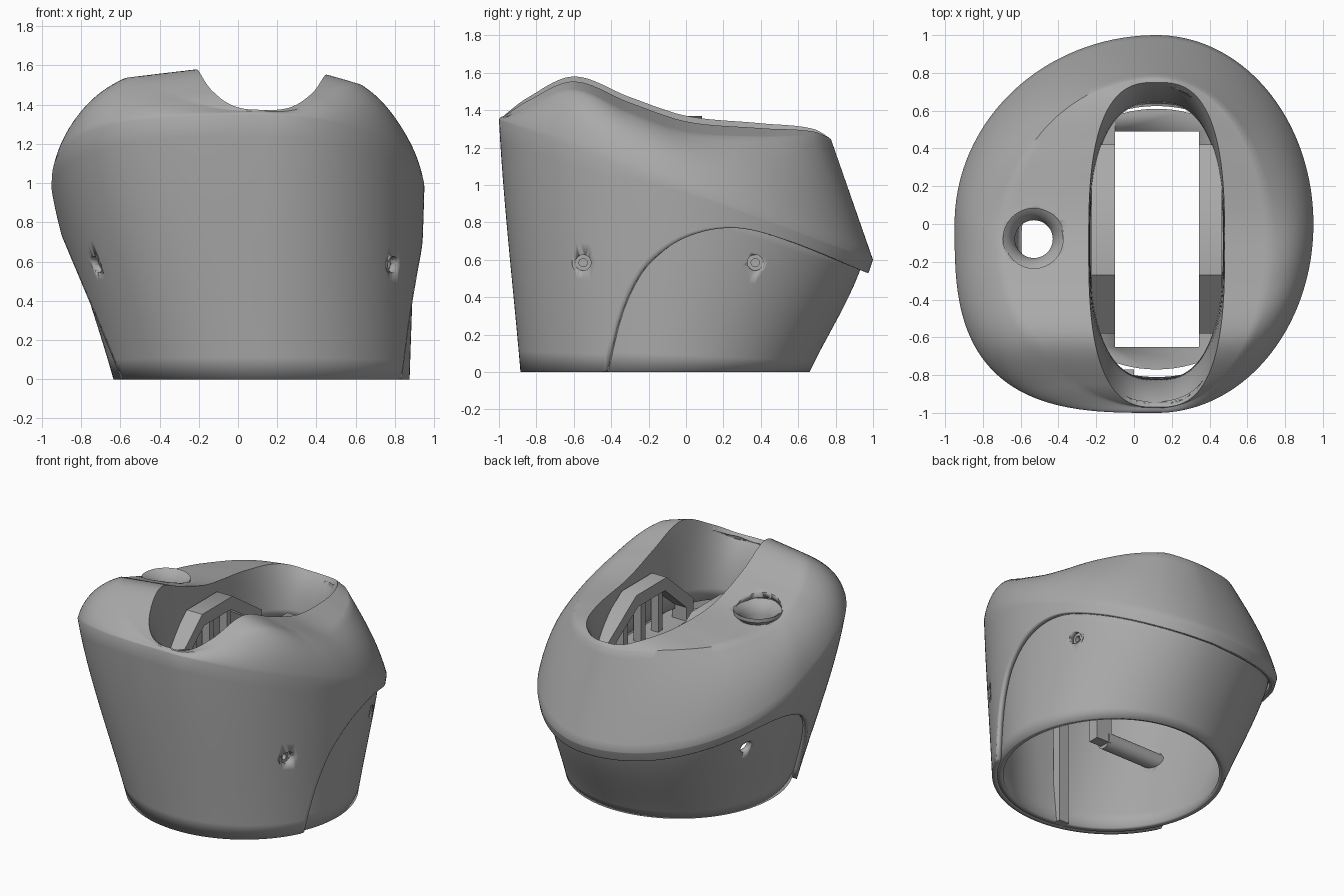
import bpy, bmesh, math
from mathutils import Vector

if "Cube" in bpy.data.objects:
    bpy.data.objects.remove(bpy.data.objects["Cube"])

N = 180          # columns around the shell
CX = 0.12        # shared axis of the slot and the base

grey = bpy.data.materials.new("plain grey")
grey.use_nodes = True
grey.diffuse_color = (0.4, 0.4, 0.4, 1)
grey.node_tree.nodes["Principled BSDF"].inputs["Base Color"].default_value = (0.4, 0.4, 0.4, 1)


def finish(name, bm, angle=40):
    bmesh.ops.recalc_face_normals(bm, faces=bm.faces)
    me = bpy.data.meshes.new(name)
    bm.to_mesh(me)
    bm.free()
    me.materials.append(grey)
    ob = bpy.data.objects.new(name, me)
    bpy.context.collection.objects.link(ob)
    bpy.ops.object.select_all(action='DESELECT')
    ob.select_set(True)
    bpy.context.view_layer.objects.active = ob
    bpy.ops.object.shade_smooth_by_angle(angle=math.radians(angle))
    return ob


def loft(name, rings, closed=False):
    bm = bmesh.new()
    rows = [[bm.verts.new(p) for p in r] for r in rings]
    pairs = list(zip(rows, rows[1:])) + ([(rows[-1], rows[0])] if closed else [])
    for a, b in pairs:
        for i in range(len(a)):
            j = (i + 1) % len(a)
            bm.faces.new((a[i], a[j], b[j], b[i]))
    return finish(name, bm)


def prism(name, outline, axis, lo, hi):
    """Extrude a 2D outline along x (outline in y, z) or z (outline in x, y)."""
    bm = bmesh.new()
    put = (lambda a, b, h: (h, a, b)) if axis == 'x' else (lambda a, b, h: (a, b, h))
    ends = [[bm.verts.new(put(a, b, h)) for a, b in outline] for h in (lo, hi)]
    for e in ends:
        bm.faces.new(e)
    for i in range(len(outline)):
        j = (i + 1) % len(outline)
        bm.faces.new((ends[0][i], ends[0][j], ends[1][j], ends[1][i]))
    return finish(name, bm)


def circle(a, b, r, n=32):
    return [(a + r * math.cos(math.tau * i / n), b + r * math.sin(math.tau * i / n)) for i in range(n)]


def cut(ob, cutter):
    cutter.hide_render = True
    m = ob.modifiers.new("cut", 'BOOLEAN')
    m.operation, m.solver, m.object, m.use_self = 'DIFFERENCE', 'EXACT', cutter, True
    cutter.hide_set(True)


def thicken(ob, t):
    m = ob.modifiers.new("wall", 'SOLIDIFY')
    m.thickness, m.offset = t, -1


def curve(pts, v):
    """Smooth interpolation through (position, height) points."""
    if v <= pts[0][0]:
        return pts[0][1]
    if v >= pts[-1][0]:
        return pts[-1][1]
    k = max(i for i in range(len(pts) - 1) if pts[i][0] <= v)
    slope = lambda i: ((pts[min(i + 1, len(pts) - 1)][1] - pts[max(i - 1, 0)][1])
                       / (pts[min(i + 1, len(pts) - 1)][0] - pts[max(i - 1, 0)][0]))
    (x0, y0), (x1, y1) = pts[k], pts[k + 1]
    h = x1 - x0
    t = (v - x0) / h
    return ((2*t**3 - 3*t*t + 1) * y0 + (t**3 - 2*t*t + t) * h * slope(k)
            + (3*t*t - 2*t**3) * y1 + (t**3 - t*t) * h * slope(k + 1))


TOP = [(-1, 1.35), (-.85, 1.465), (-.6, 1.58), (-.3, 1.47), (0, 1.37), (.4, 1.33), (.68, 1.3), (.8, 1.23)]
EDGE = [(-.43, 0), (-.37, .25), (-.3, .43), (-.2, .58), (0, .72), (.26, .77), (.55, .7), (.97, .53)]


def oval(th, cy, left, right, ry, n=2.0):
    c, s = math.cos(th), math.sin(th)
    e = 2 / n
    rx = right if c > 0 else left
    return CX + math.copysign(rx * abs(c)**e, c), cy + math.copysign(ry * abs(s)**e, s)


def base(th, r):
    x, y = oval(th, -.095, r, r, r)
    return Vector((x, y, 0))


def shoulder(th, inset=0):
    n = 3 if math.cos(th) < 0 and math.sin(th) < 0 else 2
    x, y = oval(th, 0, 1.07 - inset, .83 - inset, 1 - inset, n)
    return Vector((x, y, .975 - .375 * y))


def wall(th, t, r, inset=0):
    """Point on the lower body between the base and the tilted shoulder."""
    b, s = base(th, r), shoulder(th, inset)
    p = b.lerp(s, t + .4 * t * t * (1 - t))
    p.z = s.z * t
    return p


def lower_edge(th):
    """Where the raised rear edge of the cover crosses this column."""
    gap = lambda t: wall(th, t, .79).z - (0 if wall(th, t, .79).y < -.43 else curve(EDGE, wall(th, t, .79).y))
    if gap(0) >= 0:
        return 0
    lo, hi = 0, .97
    for _ in range(25):
        mid = (lo + hi) / 2
        lo, hi = (mid, hi) if gap(mid) < 0 else (lo, mid)
    return hi


def bezier(a, b, c, t):
    return a.lerp(b, t).lerp(b.lerp(c, t), t)


def column(th):
    """One vertical strip of the cover: edge, shoulder, dome, deck, slot wall."""
    c, s = math.cos(th), math.sin(th)
    t0 = lower_edge(th)
    pts = [wall(th, t0 + (1 - t0) * i / 12, .79) for i in range(12)]
    rim = oval(th, -.11, .36, .36, .86, 2.8)
    brow = oval(th, -.1, .82, .6, .875)

    def deck(f):
        y = rim[1] + (brow[1] - rim[1]) * f
        drop = .03 * max(0, c) + f * (.06 if c > 0 else .05) * abs(c)
        return Vector((rim[0] + (brow[0] - rim[0]) * f, y, curve(TOP, y) - drop))
    top, out = deck(1), shoulder(th)
    bulge = .3 * (1 - max(0, s)**2)
    ctrl = top.lerp(out, .5 + bulge)
    ctrl.z = top.z + (out.z - top.z) * (.5 - .67 * bulge)
    pts += [bezier(out, ctrl, top, i / 12) for i in range(12)]
    pts += [deck(1 - i / 8) for i in range(8)]
    foot = Vector((*oval(th, -.09, .35, .35, .73, 2.6), .95))
    lip = deck(0)
    ctrl = lip.lerp(foot, .8)
    ctrl.z = lip.z + (foot.z - lip.z) * .3
    return pts + [bezier(lip, ctrl, foot, i / 8) for i in range(9)]


angles = [math.tau * (i + .5) / N for i in range(N)]

# Outer cover with the deep slot
cover = loft("outer_cover", list(zip(*[column(a) for a in angles])))
thicken(cover, .035)

# Inner sleeve that shows below the raised rear edge
sleeve = loft("inner_sleeve", [[wall(a, .96 * i / 10, .755, .045) for a in angles] for i in range(11)])
thicken(sleeve, .04)

# Button well: hole in the deck with a flared collar
cut(cover, prism("button_cutter", circle(-.53, -.08, .155), 'z', 1.1, 1.7))
profile = [(.1, 1.2), (.1, 1.28), (.115, 1.32), (.14, 1.352), (.165, 1.368), (.165, 1.34), (.13, 1.3), (.12, 1.2)]
loft("button_collar", [[(x, y, z) for x, y in circle(-.53, -.08, r, 48)] for r, z in profile], True)

# Screw holes through both walls, with hollow posts behind them
for y, left, right in ((-.55, -.68, .76), (.37, -.67, .8)):
    drill = prism("screw_cutter", circle(y, .585, .042, 24), 'x', -1.2, 1.2)
    cut(cover, drill)
    cut(sleeve, drill)
    for a, b in ((left, -.2), (.44, right)):
        loft("screw_post", [[(x, p, q) for p, q in circle(y, .585, r)]
                            for x, r in ((a, .06), (b, .06), (b, .022), (a, .022))], True)

# Round carrier plate with a rectangular opening
plate = prism("carrier_plate", [(max(-.3, min(.54, x)), y) for x, y in circle(CX, -.08, .69, 96)], 'z', .84, .88)
cut(plate, prism("opening_cutter", [(-.1, -.65), (.345, -.65), (.345, .49), (-.1, .49)], 'z', .7, 1))

# Faceted arches with ribs on both sides of the slot
outer = [(-.58, .55), (-.58, 1.02), (-.27, 1.29), (.08, 1.29), (.42, 1.06), (.42, .55)]
inner = [(.34, .55), (.34, 1.02), (.06, 1.2), (-.25, 1.2), (-.5, .98), (-.5, .55)]
for x0, x1, r0 in ((-.225, -.1, -.22), (.345, .465, .4)):
    prism("slot_arch", outer + inner, 'x', x0, x1)
    for y in (-.3, -.1, .1):
        prism("arch_rib", [(y, .85), (y + .05, .85), (y + .05, 1.22), (y, 1.22)], 'x', r0, r0 + .06)

# Guide rib inside the front wall
prism("guide_rib", [(-.08, -.83), (0, -.83), (0, -.77), (-.08, -.77)], 'z', 0, .75)
